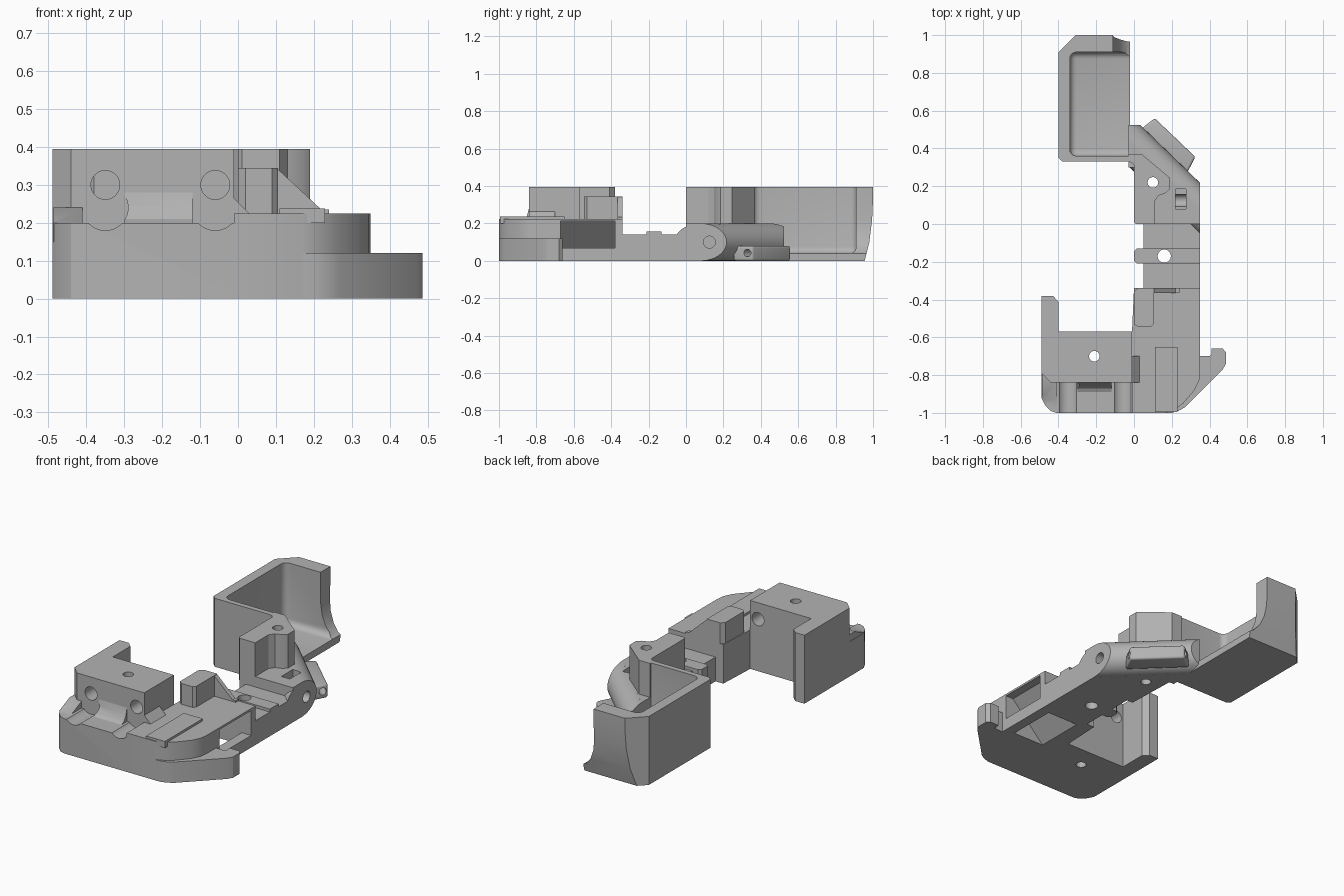
import bpy, bmesh, math
from mathutils import Vector

if "Cube" in bpy.data.objects:
    bpy.data.objects.remove(bpy.data.objects["Cube"], do_unlink=True)

grey = bpy.data.materials.new("plain grey")
grey.use_nodes = True
COLOR = (0.45, 0.45, 0.45, 1)
grey.diffuse_color = COLOR
grey.node_tree.nodes["Principled BSDF"].inputs["Base Color"].default_value = COLOR


def finish(name, bm, bevel=0):
    """Turn a bmesh into a named object, with optionally rounded edges."""
    bmesh.ops.recalc_face_normals(bm, faces=bm.faces)
    if bevel:
        bmesh.ops.bevel(bm, geom=bm.edges[:], offset=bevel, segments=4,
                        profile=0.5, affect='EDGES')
    mesh = bpy.data.meshes.new(name)
    bm.to_mesh(mesh)
    bm.free()
    mesh.materials.append(grey)
    obj = bpy.data.objects.new(name, mesh)
    bpy.context.collection.objects.link(obj)
    return obj


def prism(name, pts, lo, hi, axis='z', bevel=0):
    """Extrude a 2D outline along an axis."""
    place = {'x': lambda a, b, t: (t, a, b),
             'y': lambda a, b, t: (a, t, b),
             'z': lambda a, b, t: (a, b, t)}[axis]
    bm = bmesh.new()
    low = [bm.verts.new(place(a, b, lo)) for a, b in pts]
    high = [bm.verts.new(place(a, b, hi)) for a, b in pts]
    bm.faces.new(low)
    bm.faces.new(high)
    for i in range(len(pts)):
        j = (i + 1) % len(pts)
        bm.faces.new((low[i], low[j], high[j], high[i]))
    return finish(name, bm, bevel)


def box(name, x0, x1, y0, y1, z0, z1, bevel=0):
    return prism(name, [(x0, y0), (x1, y0), (x1, y1), (x0, y1)], z0, z1, 'z', bevel)


def rod(name, start, end, radius):
    """Cylinder between two points."""
    a, b = Vector(start), Vector(end)
    bm = bmesh.new()
    bmesh.ops.create_cone(bm, cap_ends=True, segments=40, radius1=radius,
                          radius2=radius, depth=(b - a).length)
    obj = finish(name, bm)
    turn = (b - a).to_track_quat('Z', 'Y').to_matrix().to_4x4()
    turn.translation = (a + b) / 2
    obj.data.transform(turn)
    return obj


def combine(obj, tools, operation='DIFFERENCE'):
    """Apply booleans and drop the helper objects."""
    for tool in tools:
        tool.hide_render = True
        mod = obj.modifiers.new("cut", 'BOOLEAN')
        mod.object, mod.operation, mod.solver = tool, operation, 'EXACT'
        bpy.context.view_layer.update()
        graph = bpy.context.evaluated_depsgraph_get()
        mesh = bpy.data.meshes.new_from_object(obj.evaluated_get(graph))
        obj.modifiers.clear()
        obj.data = mesh
        bpy.data.objects.remove(tool, do_unlink=True)


parts = []

# Front left: tall block with side wall, screw hole and two through bores
block = prism("tall_block", [(-.49, -.79), (-.44, -.84), (-.01, -.84), (-.01, -.57),
              (-.40, -.57), (-.40, -.41), (-.43, -.38), (-.49, -.38)], 0, .395)
combine(block, [rod("bore", (x, -1, .3), (x, -.4, .3), .038) for x in (-.35, -.06)]
        + [rod("screw_hole", (-.21, -.7, -.1), (-.21, -.7, .5), .028)])
parts.append(block)

# Front ledge with cable grooves, centre ramp and raised left ear
ledge = prism("front_ledge", [(-.49, -.92), (-.47, -.96), (-.44, -.99), (-.41, -1),
              (.02, -1), (.02, -.8), (-.49, -.78)], 0, .2)
ramp = prism("ramp", [(-.89, .15), (-.89, .2), (-.87, .21), (-.85, .24), (-.84, .28),
             (-.82, .28), (-.82, .15)], -.3, -.12, 'x')
ear = prism("ear", [(-.93, .15), (-.93, .2), (-.84, .24), (-.79, .24), (-.79, .15)],
            -.488, -.41, 'x')
combine(ledge, [ramp, ear], 'UNION')
combine(ledge, [rod("groove", (x, -1.1, .24), (x, -.84, .24), .06) for x in (-.35, -.06)])
parts.append(ledge)

# Right deck with a slanted side pocket that opens underneath
deck = prism("right_deck", [(-.01, -1), (.17, -1), (.22, -.98), (.26, -.95), (.32, -.88),
             (.345, -.83), (.35, -.78), (.35, -.34), (0, -.34), (-.01, -.56)], 0, .225)
pocket = prism("pocket", [(.4, .07), (.4, .213), (.3, .213), (.08, -.01),
               (.29, -.01), (.29, .07)], -.67, -.38, 'y')
combine(deck, [pocket])
parts.append(deck)
parts.append(box("raised_strip", .11, .23, -.995, -.65, .2, .238))
parts.append(prism("corner_wedge", [(-.01, .2), (-.01, .265), (.03, .225), (.03, .2)],
                   -.84, -.70, 'y'))

# Low hook on the right
hook = prism("side_hook", [(.1, -1), (.2, -1), (.235, -.99), (.27, -.97), (.47, -.77),
             (.487, -.74), (.487, -.68), (.47, -.66), (.41, -.66), (.41, -.69),
             (.40, -.7), (.1, -.7)], 0, .12)
combine(hook, [box("pocket_clearance", .08, .29, -.72, -.38, -.1, .0)])
parts.append(hook)

# Latch post and its triangular brace
parts.append(prism("latch_post", [(0, -.53), (.02, -.545), (.09, -.545), (.105, -.53),
                   (.105, -.34), (.02, -.34), (0, -.36)], .1, .345))
parts.append(prism("latch_brace", [(.09, .2), (.09, .345), (.105, .342), (.22, .235),
                   (.24, .235), (.24, .2)], -.365, -.34, 'y'))

# Bridge with a crosswise rib
bridge = box("bridge", .05, .35, -.36, .03, 0, .14)
rib = prism("rib", [(.0, -.195), (.015, -.21), (.35, -.21), (.35, -.13),
            (.015, -.13), (.0, -.145)], 0, .157)
for part in (bridge, rib):
    combine(part, [rod("hole", (.16, -.17, -.1), (.16, -.17, .3), .035)])
    parts.append(part)

# Hinge base with its rounded diagonal edge
hinge = prism("hinge_base", [(.01, 0), (.35, 0), (.35, .08), (.28, .15), (-.03, .45),
              (-.03, .3), (0, .3)], 0, .2)
barrel = rod("hinge_barrel", (.42, .01, .1), (-.07, .485, .1), .1)
combine(barrel, [box("right_trim", .35, .8, -.4, .6, -.1, .4),
                 box("left_trim", -.5, -.03, 0, .9, -.1, .4),
                 box("rear_trim", -.2, .2, .525, .8, -.1, .4)])
for part in (hinge, barrel):
    combine(part, [box("slot", .22, .275, .08, .185, .1, .4),
                   rod("pin_hole", (.22, .125, .1), (.5, .125, .1), .032),
                   rod("screw_hole", (.1, .22, -.1), (.1, .22, .5), .028)])
    parts.append(part)

# Upright post beside the tray
post = prism("upright_post", [(.01, .0), (.11, .0), (.11, .12), (.13, .15), (.17, .165),
             (.19, .185), (.19, .245), (.04, .37), (-.03, .37), (-.03, .33),
             (-.01, .325), (0, .31), (0, .01)], .15, .395)
combine(post, [rod("screw_hole", (.1, .22, 0), (.1, .22, .5), .028)])
parts.append(post)

# Small diagonal hinge strap
strap = prism("hinge_strap", [(.02, .49), (.27, .25), (.325, .355), (.11, .56)], 0, .08,
              bevel=.012)
combine(strap, [rod("strap_pin_hole", (.40, .245, .042), (.02, .6, .042), .02)])
parts.append(strap)

# Open tray: chamfered shell, tapered end, open right side
tray = prism("tray", [(-.4, .35), (-.38, .33), (-.02, .33), (-.02, .975), (-.1, 1),
             (-.31, 1), (-.4, .91)], 0, .395)
taper = prism("taper", [(1.1, .35), (1.0, .33), (.995, .22), (.98, .1), (.955, 0),
              (.955, -.1), (1.1, -.1)], -.6, .2, 'x')
swoop = prism("swoop", [(-.11, .5), (-.11, .22), (-.1, .15), (-.075, .09), (-.04, .05),
              (-.02, .04), (.1, .04), (.1, .5)], .89, 1.1, 'y')
cavity = box("cavity", -.34, .08, .36, .91, .04, .6, bevel=.035)
combine(tray, [taper, swoop, cavity])
parts.append(tray)

# Smooth rounded surfaces, keep hard edges
bpy.ops.object.select_all(action='DESELECT')
for part in parts:
    part.select_set(True)
bpy.context.view_layer.objects.active = parts[0]
bpy.ops.object.shade_smooth_by_angle(angle=math.radians(25))
